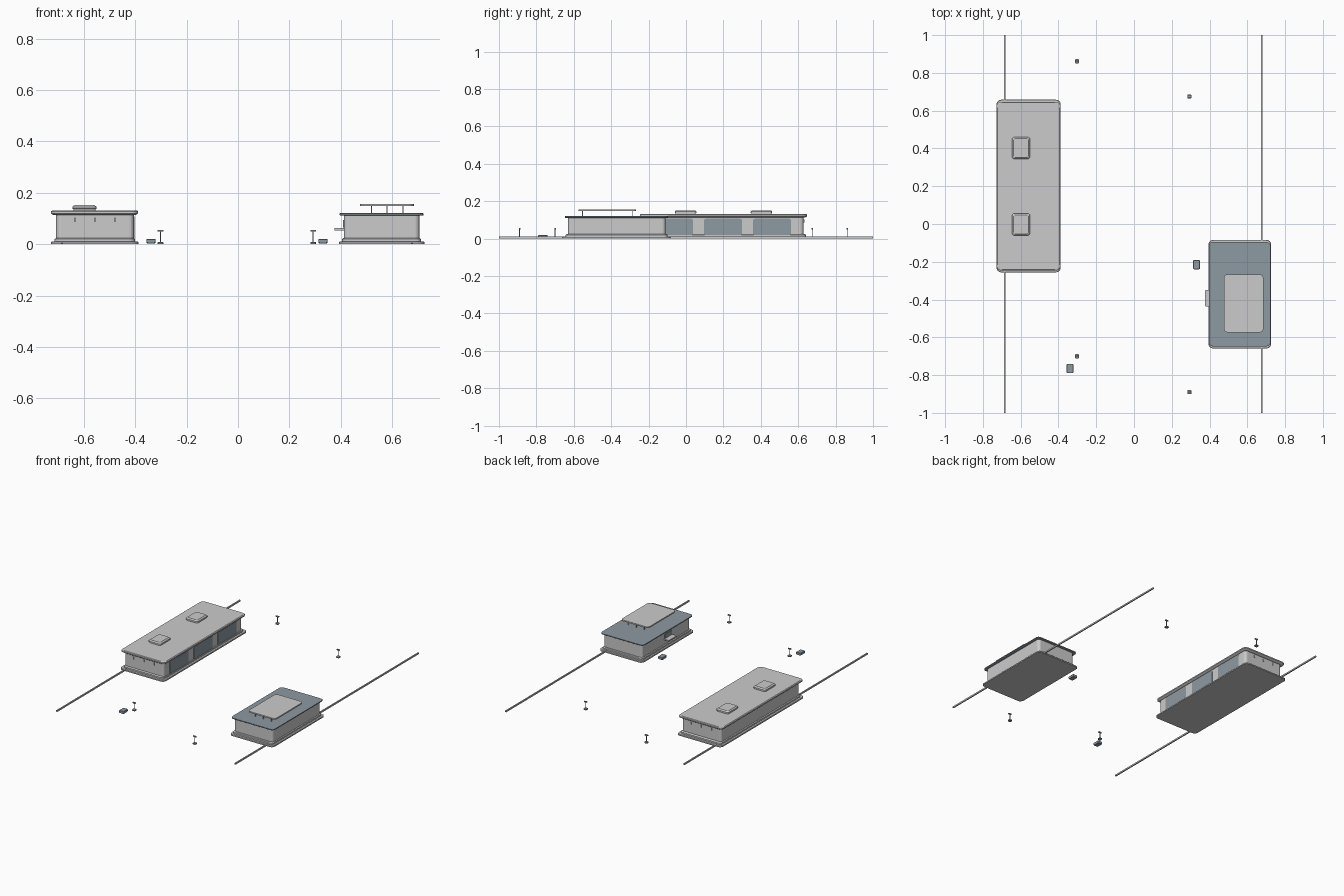
import bpy, bmesh, math

if "Cube" in bpy.data.objects:
    bpy.data.objects.remove(bpy.data.objects["Cube"])

slate = bpy.data.materials.new("slate")
slate.diffuse_color = (0.27, 0.32, 0.36, 1)
slate.use_nodes = True
slate.node_tree.nodes["Principled BSDF"].inputs["Base Color"].default_value = slate.diffuse_color


def outline(x0, x1, y0, y1, r, n=4):
    """Rounded rectangle as a list of points."""
    pts = []
    for cx, cy, a in ((x1 - r, y1 - r, 0), (x0 + r, y1 - r, 90),
                      (x0 + r, y0 + r, 180), (x1 - r, y0 + r, 270)):
        for i in range(n + 1):
            t = math.radians(a + 90 * i / n)
            pts.append((cx + r * math.cos(t), cy + r * math.sin(t)))
    return pts


def finish(name, bm, mat=None):
    bmesh.ops.recalc_face_normals(bm, faces=bm.faces)
    me = bpy.data.meshes.new(name)
    bm.to_mesh(me)
    bm.free()
    ob = bpy.data.objects.new(name, me)
    bpy.context.collection.objects.link(ob)
    if mat:
        me.materials.append(mat)
    return ob


def slab(name, x0, x1, y0, y1, layers, r, mat=None, n=4):
    """Stack of rounded rectangles; layers = [(z, inset), ...]."""
    bm = bmesh.new()
    rings = []
    for z, d in layers:
        pts = outline(x0 + d, x1 - d, y0 + d, y1 - d, r, n)
        rings.append([bm.verts.new((x, y, z)) for x, y in pts])
    for a, b in zip(rings, rings[1:]):
        for i in range(len(a)):
            j = (i + 1) % len(a)
            bm.faces.new((a[i], a[j], b[j], b[i]))
    bm.faces.new(rings[0])
    bm.faces.new(rings[-1])
    return finish(name, bm, mat)


def box(name, x0, x1, y0, y1, z0, z1, mat=None):
    bm = bmesh.new()
    bmesh.ops.create_cube(bm, size=1)
    for v in bm.verts:
        v.co = ((x0 + x1) / 2 + v.co.x * (x1 - x0),
                (y0 + y1) / 2 + v.co.y * (y1 - y0),
                (z0 + z1) / 2 + v.co.z * (z1 - z0))
    return finish(name, bm, mat)


def side_panel(name, x0, x1, y0, y1, z0, z1, r, mat=None):
    """Rounded panel lying in the yz plane."""
    bm = bmesh.new()
    pts = outline(y0, y1, z0, z1, r)
    a = [bm.verts.new((x0, y, z)) for y, z in pts]
    b = [bm.verts.new((x1, y, z)) for y, z in pts]
    bm.faces.new(a)
    bm.faces.new(b)
    for i in range(len(a)):
        j = (i + 1) % len(a)
        bm.faces.new((a[i], a[j], b[j], b[i]))
    return finish(name, bm, mat)


# Large building: base, plinth, walls and roof
slab("hall_base", -0.728, -0.388, -0.256, 0.658, [(0, 0), (0.008, 0), (0.01, 0.002)], 0.025)
slab("hall_plinth", -0.714, -0.402, -0.240, 0.642, [(0.01, 0), (0.02, 0), (0.024, 0.006)], 0.02)
slab("hall_walls", -0.708, -0.406, -0.229, 0.628, [(0.01, 0), (0.116, 0)], 0.018)
slab("hall_roof", -0.728, -0.389, -0.247, 0.647,
     [(0.113, 0.010), (0.118, 0.002), (0.120, 0), (0.128, 0), (0.132, 0.005)], 0.025)

# Roof vents
for y in (-0.002, 0.403):
    slab("roof_vent", -0.645, -0.551, y - 0.058, y + 0.058,
         [(0.13, 0.004), (0.137, 0.004), (0.138, 0), (0.145, 0), (0.152, 0.008)], 0.01)

# Three large doors on the inner side
for y in (-0.064, 0.198, 0.460):
    side_panel("hall_door", -0.410, -0.4035, y - 0.102, y + 0.102, 0.016, 0.107, 0.012, slate)

# Wall lamps on the front and back ends
for x in (-0.635, -0.557, -0.479):
    for y in (-0.231, 0.630):
        box("wall_lamp", x - 0.002, x + 0.002, y - 0.004, y + 0.004, 0.086, 0.103)

# Small building: base, plinth, walls and dark roof
slab("kiosk_base", 0.394, 0.726, -0.659, -0.084, [(0, 0), (0.008, 0), (0.01, 0.002)], 0.025)
slab("kiosk_plinth", 0.406, 0.713, -0.644, -0.098, [(0.01, 0), (0.02, 0), (0.024, 0.005)], 0.02)
slab("kiosk_walls", 0.412, 0.707, -0.632, -0.110, [(0.01, 0), (0.114, 0)], 0.018)
slab("kiosk_roof", 0.396, 0.723, -0.648, -0.095,
     [(0.111, 0.003), (0.113, 0), (0.119, 0), (0.121, 0.003)], 0.022, slate)

# Raised roof panel on six thin legs
slab("roof_panel", 0.476, 0.685, -0.574, -0.267, [(0.148, 0), (0.157, 0)], 0.02)
for x in (0.52, 0.581, 0.643):
    for y in (-0.553, -0.288):
        box("panel_leg", x - 0.002, x + 0.002, y - 0.002, y + 0.002, 0.119, 0.15)

# Serving hatch and counter
side_panel("serving_window", 0.409, 0.415, -0.433, -0.353, 0.064, 0.094, 0.005, slate)
slab("serving_counter", 0.376, 0.416, -0.437, -0.350, [(0.054, 0), (0.062, 0)], 0.006)

# Edge rails
for x in (-0.685, 0.677):
    box("edge_rail", x - 0.004, x + 0.004, -1, 1, 0.002, 0.012)

# Lamp posts
for x, y in ((-0.302, 0.862), (0.293, 0.675), (-0.302, -0.70), (0.293, -0.89)):
    slab("post_foot", x - 0.011, x + 0.011, y - 0.011, y + 0.011,
         [(0, 0), (0.007, 0), (0.009, 0.003)], 0.004, slate, 2)
    box("post_pole", x - 0.002, x + 0.002, y - 0.002, y + 0.002, 0.007, 0.051, slate)
    box("post_head", x - 0.011, x + 0.011, y - 0.004, y + 0.004, 0.049, 0.056, slate)

# Low crates
for x, y in ((-0.339, -0.765), (0.331, -0.215)):
    slab("crate", x - 0.018, x + 0.018, y - 0.025, y + 0.025,
         [(0.003, 0.002), (0.006, 0), (0.018, 0), (0.02, 0.002)], 0.006, slate)
